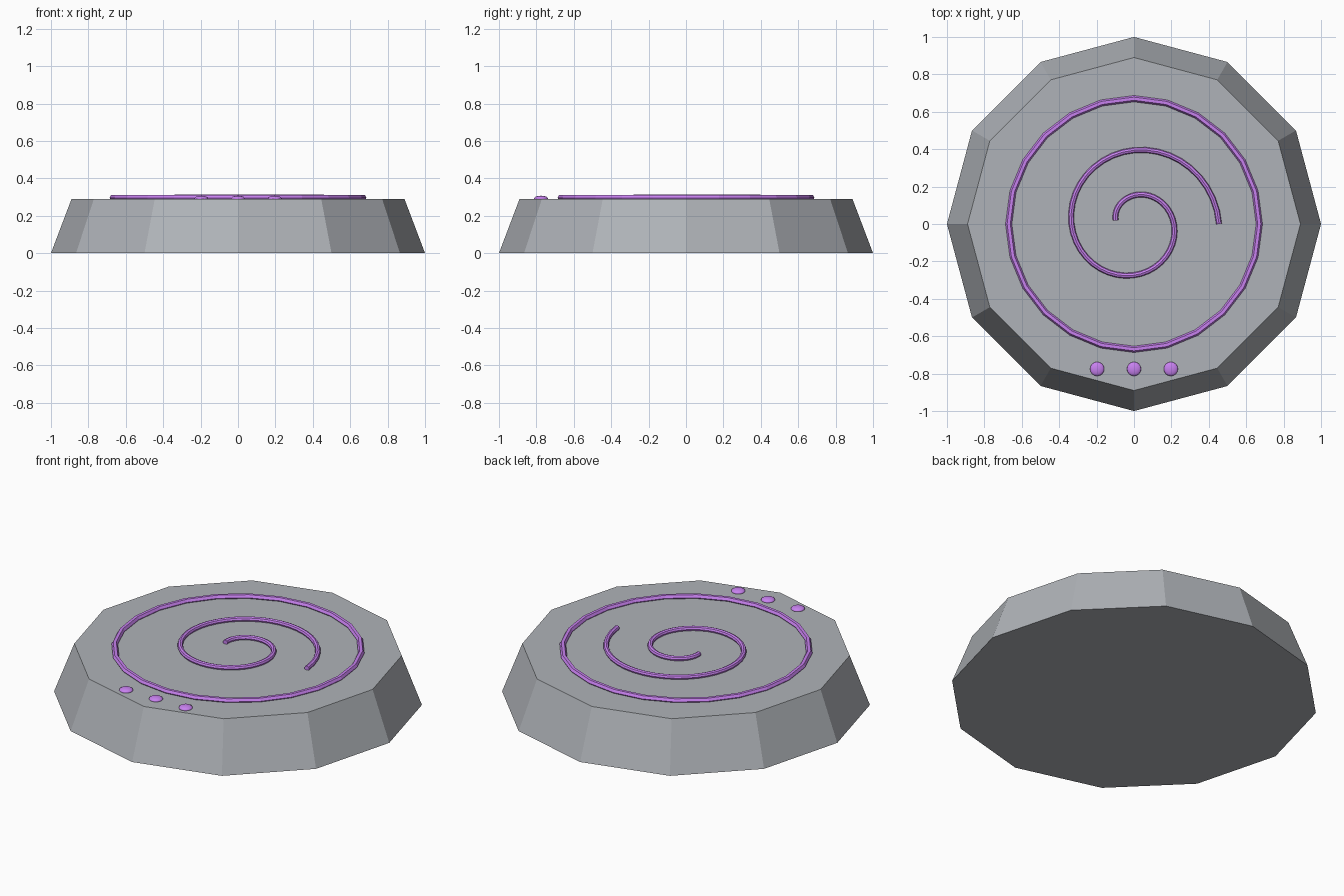
import bpy, math

if "Cube" in bpy.data.objects:
    bpy.data.objects.remove(bpy.data.objects["Cube"])

TOP = 0.29


def make_material(name, color):
    mat = bpy.data.materials.new(name)
    mat.diffuse_color = (*color, 1)
    mat.use_nodes = True
    mat.node_tree.nodes["Principled BSDF"].inputs["Base Color"].default_value = mat.diffuse_color
    return mat


purple = make_material("purple", (0.58, 0.22, 0.87))
slate = make_material("slate", (0.43, 0.45, 0.48))

# Twelve-sided tapered stone
bpy.ops.mesh.primitive_cone_add(vertices=12, radius1=1.0, radius2=0.89, depth=TOP,
                                location=(0, 0, TOP / 2))
stone = bpy.context.object
stone.name = "stone_base"
stone.data.materials.append(slate)

# Outer ring inlay
bpy.ops.mesh.primitive_torus_add(major_radius=0.67, minor_radius=0.017, major_segments=24,
                                 minor_segments=6, location=(0, 0, 0.296))
ring = bpy.context.object
ring.name = "ring_inlay"
ring.data.materials.append(purple)

# Spiral inlay: winds inward counterclockwise
curve = bpy.data.curves.new("spiral_inlay", 'CURVE')
curve.dimensions = '3D'
curve.bevel_depth = 0.015
curve.bevel_resolution = 2
curve.use_fill_caps = True
N = 60
spline = curve.splines.new('POLY')
spline.points.add(N - 1)
for i, p in enumerate(spline.points):
    t = i / (N - 1)
    a = math.radians(529) * t
    r = 0.455 - 0.355 * t
    p.co = (r * math.cos(a), r * math.sin(a), 0.299, 1)
spline.use_smooth = False
spiral = bpy.data.objects.new("spiral_inlay", curve)
bpy.context.collection.objects.link(spiral)
curve.materials.append(purple)

# Three flattened studs at the front
for i, x in enumerate((-0.197, 0, 0.197)):
    bpy.ops.mesh.primitive_uv_sphere_add(segments=16, ring_count=8, radius=0.038,
                                         location=(x, -0.775, 0.292))
    stud = bpy.context.object
    stud.name = f"front_stud_{i + 1}"
    stud.scale.z = 0.4
    stud.data.materials.append(purple)
    bpy.ops.object.shade_smooth()
